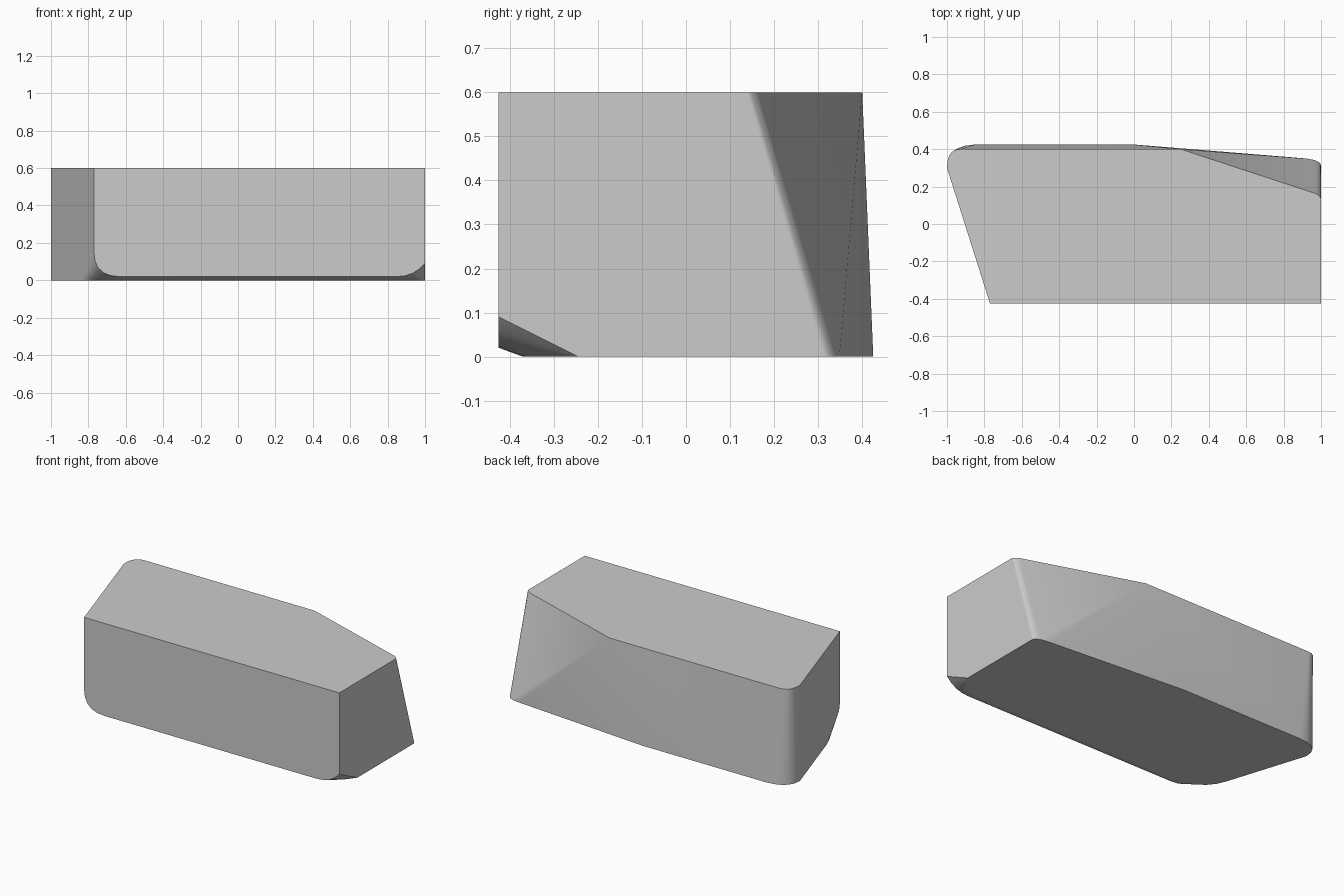
import bpy, bmesh, math
from mathutils import Vector

default = bpy.data.objects.get("Cube")
if default:
    bpy.data.objects.remove(default, do_unlink=True)


def rounded(start, corner, end, steps=5):
    """Points along a soft curve that turns one corner."""
    a, b, c = Vector(start), Vector(corner), Vector(end)
    return [a * (1 - t) ** 2 + b * 2 * t * (1 - t) + c * t * t
            for t in (i / steps for i in range(steps + 1))]


TOP, FRONT = 0.6, -0.425
points = []

# Flat top outline
points += [Vector(p) for p in ((-0.77, FRONT, TOP), (1, FRONT, TOP), (0.25, 0.4, TOP))]
points += rounded((1, 0.137, TOP), (0.99, 0.155, TOP), (0.97, 0.163, TOP), 3)
points += rounded((-0.93, 0.4, TOP), (-1, 0.4, TOP), (-1, 0.3, TOP))

# Bottom outline along the back
points.append(Vector((0, 0.425, 0)))
points += rounded((0.9, 0.352, 0), (1, 0.345, 0), (1, 0.31, 0))
points += rounded((-0.85, 0.425, 0), (-1, 0.42, 0), (-1, 0.3, 0))

# Worn lower front corners: front face edge, then bottom face edge
points += rounded((-0.77, FRONT, 0.15), (-0.77, FRONT, 0.02), (-0.63, FRONT, 0.02))
points += rounded((0.85, FRONT, 0.02), (0.94, FRONT, 0.02), (1, FRONT, 0.09), 4)
points += rounded((-0.84, -0.2, 0), (-0.79, -0.36, 0), (-0.6, -0.37, 0))
points += rounded((0.83, -0.37, 0), (0.92, -0.37, 0), (1, -0.245, 0), 4)

# Wrap the outlines in one convex block
bm = bmesh.new()
for p in points:
    bm.verts.new(p)
hull = bmesh.ops.convex_hull(bm, input=bm.verts)
loose = [v for v in bm.verts if not v.link_faces]
bmesh.ops.delete(bm, geom=loose, context="VERTS")
bmesh.ops.dissolve_limit(bm, angle_limit=math.radians(0.5), verts=bm.verts, edges=bm.edges)
bmesh.ops.recalc_face_normals(bm, faces=bm.faces)
mesh = bpy.data.meshes.new("stone_block")
bm.to_mesh(mesh)
bm.free()

block = bpy.data.objects.new("stone_block", mesh)
bpy.context.collection.objects.link(block)

# Grey stone
grey = (0.6, 0.6, 0.6, 1)
stone = bpy.data.materials.new("grey_stone")
stone.use_nodes = True
stone.diffuse_color = grey
stone.node_tree.nodes["Principled BSDF"].inputs["Base Color"].default_value = grey
mesh.materials.append(stone)

# Smooth the worn corners, keep the main edges crisp
bpy.ops.object.select_all(action="DESELECT")
block.select_set(True)
bpy.context.view_layer.objects.active = block
bpy.ops.object.shade_smooth_by_angle(angle=math.radians(30))
weighted = block.modifiers.new("weighted_normals", "WEIGHTED_NORMAL")
weighted.keep_sharp = True
